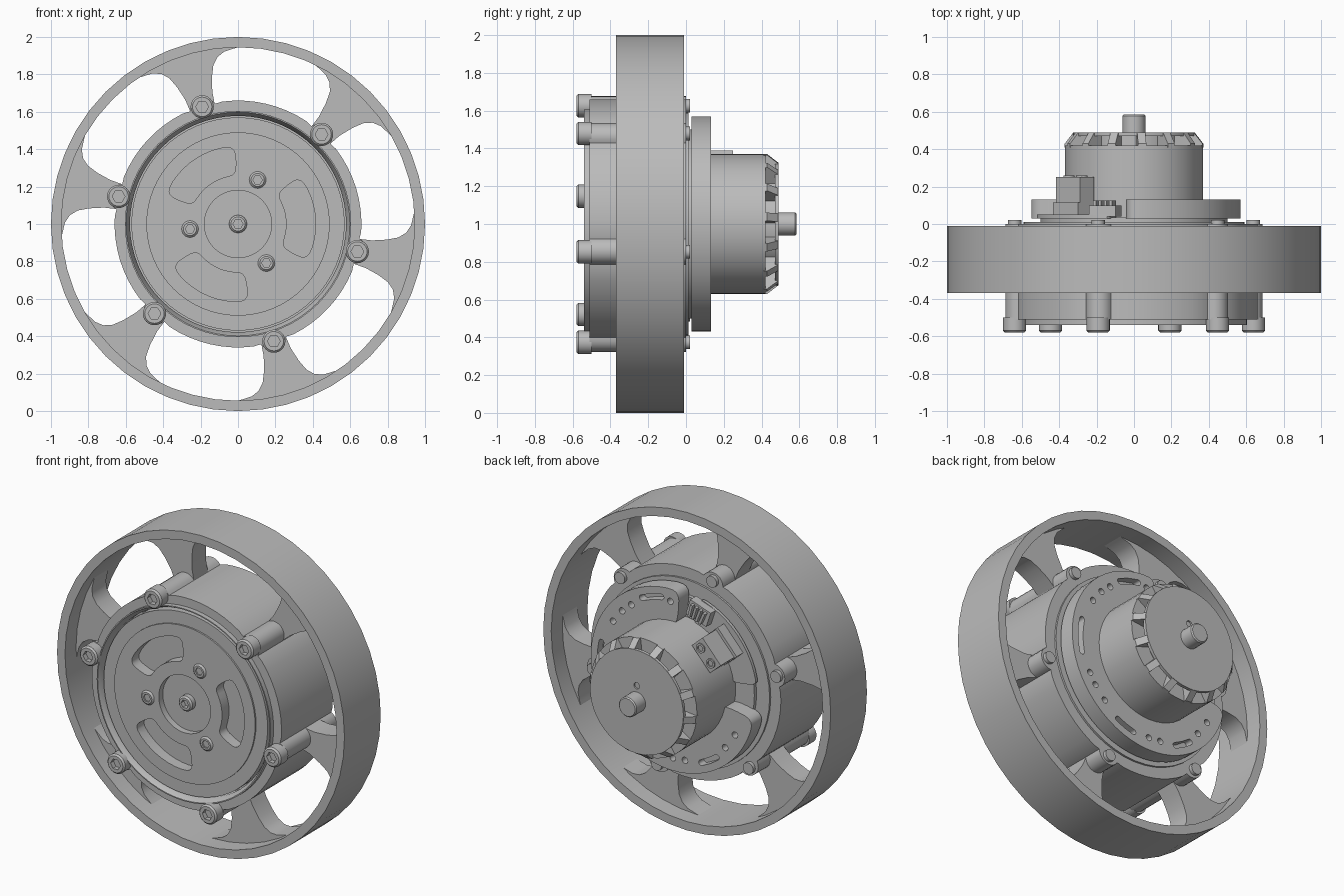
import bpy, bmesh
from math import sin, cos, radians, pi, copysign
from mathutils import Vector

if "Cube" in bpy.data.objects:
    bpy.data.objects.remove(bpy.data.objects["Cube"])

metal = bpy.data.materials.new("light_grey_metal")
metal.use_nodes = True
GREY = (0.5, 0.5, 0.5, 1)
metal.diffuse_color = GREY
metal.node_tree.nodes["Principled BSDF"].inputs["Base Color"].default_value = GREY

SPOKES = [47 + 60 * i for i in range(6)]


def polar(r, deg):
    return Vector((r * cos(radians(deg)), r * sin(radians(deg))))


def skin(name, loops, wrap=False):
    """Join matching closed loops; cap the ends unless they wrap round."""
    bm = bmesh.new()
    rings = [[bm.verts.new(p) for p in loop] for loop in loops]
    pairs = list(zip(rings, rings[1:]))
    if wrap:
        pairs.append((rings[-1], rings[0]))
    else:
        bm.faces.new(rings[0])
        bm.faces.new(rings[-1])
    for a, b in pairs:
        for i in range(len(a)):
            j = (i + 1) % len(a)
            bm.faces.new((a[i], a[j], b[j], b[i]))
    bmesh.ops.remove_doubles(bm, verts=bm.verts, dist=1e-5)
    wires = [e for e in bm.edges if not e.link_faces]
    bmesh.ops.delete(bm, geom=wires, context="EDGES")
    bmesh.ops.recalc_face_normals(bm, faces=bm.faces)
    mesh = bpy.data.meshes.new(name)
    bm.to_mesh(mesh)
    bm.free()
    mesh.materials.append(metal)
    obj = bpy.data.objects.new(name, mesh)
    bpy.context.collection.objects.link(obj)
    return obj


def prism(name, outline, y0, y1):
    """Extrude an x-z outline, measured from the axle, along y."""
    return skin(name, [[(p[0], y, 1 + p[1]) for p in outline] for y in (y0, y1)])


def lathe(name, profile, centre=(0, 0), segs=48, hexed=()):
    """Spin a (radius, y) profile about the y axis; hexed points get six sides."""
    loops = []
    for s in range(segs):
        a = 360 * s / segs
        loop = []
        for i, (r, y) in enumerate(profile):
            if i in hexed:
                r *= cos(pi / 6) / cos(radians(a % 60 - 30))
            p = polar(r, a)
            loop.append((centre[0] + p.x, y, 1 + centre[1] + p.y))
        loops.append(loop)
    return skin(name, loops, wrap=True)


def disc(name, r, y0, y1, centre=(0, 0), segs=48):
    return lathe(name, [(0, y0), (r, y0), (r, y1), (0, y1)], centre, segs)


def band(a0, a1, r0, r1, cap, power=1.0):
    """Outline of a curved slot with rounded ends."""
    mid, half = (r0 + r1) / 2, (r1 - r0) / 2
    n = max(2, int((a1 - a0 - 2 * cap) / 6))
    arc = [a0 + cap + (a1 - a0 - 2 * cap) * i / n for i in range(1, n)]
    turn = [radians(90 - 18 * i) for i in range(11)]
    end = [(cap * abs(cos(t)) ** power, half * copysign(abs(sin(t)) ** power, sin(t)))
           for t in turn]
    pts = [polar(r1, a) for a in arc]
    pts += [polar(mid + h, a1 - cap + d) for d, h in end]
    pts += [polar(r0, a) for a in reversed(arc)]
    pts += [polar(mid + h, a0 + cap - d) for d, h in reversed(end)]
    return pts


def cut(obj, cutters):
    for c in cutters:
        c.hide_render = True
        mod = obj.modifiers.new("cut", "BOOLEAN")
        mod.operation = "DIFFERENCE"
        mod.solver = "EXACT"
        mod.object = c
    graph = bpy.context.evaluated_depsgraph_get()
    mesh = bpy.data.meshes.new_from_object(obj.evaluated_get(graph))
    obj.modifiers.clear()
    obj.data = mesh
    for c in cutters:
        bpy.data.objects.remove(c)


def bolt(name, centre, r, y0, y1):
    """Cap screw with a hex socket, head facing the front."""
    lathe(name, [(0, y1), (r, y1), (r, y0 + 0.01), (r - 0.01, y0), (r * 0.55, y0),
                 (r * 0.55, y0 + 0.03), (0, y0 + 0.03)], centre, 24, hexed=(4, 5))


# Wheel rim and flared spokes
lathe("rim", [(0.945, -0.37), (1, -0.37), (1, -0.01), (0.945, -0.01)])
FLARE = [(0.6, 6), (0.72, 6), (0.8, 7), (0.86, 8.2), (0.9, 10), (0.925, 12.5),
         (0.94, 16), (0.955, 19)]
for a in SPOKES:
    side = [polar(r, a - h) for r, h in FLARE]
    other = [polar(r, a + h) for r, h in reversed(FLARE)]
    tip = [polar(0.955, a + d) for d in (-12, -6, 0, 6, 12)]
    prism("spoke", side + tip + other, -0.26, -0.12)

# Hub housing with six bolt lugs, opened at the front
outline = []
for a in SPOKES:
    outline += [polar(0.66, a - 9.5)]
    outline += [polar(0.632, a) + polar(0.072, a + t) for t in range(-75, 76, 15)]
    outline += [polar(0.66, a + 9.5 + 41 * i / 8) for i in range(8)]
housing = prism("hub_housing", outline, -0.51, 0)
cut(housing, [disc("housing_cutter", 0.6, -0.6, -0.43)])
lathe("front_lip", [(0.605, -0.44), (0.605, -0.54), (0.598, -0.54),
                    (0.578, -0.5), (0.578, -0.44)], segs=64)

# Front output plate with three curved pockets and a central recess
plate = lathe("output_plate", [(0, -0.49), (0.18, -0.49), (0.18, -0.53), (0.49, -0.53),
                               (0.49, -0.52), (0.57, -0.52), (0.57, -0.425), (0, -0.425)], segs=64)
cut(plate, [prism("pocket_cutter", band(a - 33, a + 33, 0.26, 0.415, 11, 0.6), -0.6, -0.46)
            for a in (5, 125, 245)])
for a in (66, 186, 306):
    bolt("plate_bolt", polar(0.258, a), 0.045, -0.54, -0.5)
bolt("centre_bolt", (0, 0), 0.048, -0.53, -0.48)

# Housing bolts, with their tips showing at the back
for a in SPOKES:
    bolt("housing_bolt", polar(0.655, a), 0.062, -0.58, -0.5)
    disc("bolt_tip", 0.036, -0.01, 0.022, polar(0.655, a), 20)

# Rear cover and open mounting ring with slots and holes
disc("rear_cover", 0.59, -0.01, 0.012)
disc("rear_spacer", 0.5, 0, 0.035)
ring = prism("mounting_ring", band(190, 455, 0.35, 0.57, 9, 0.6), 0.03, 0.132)
cutters = [prism("slot_cutter", band(a - h, a + h, 0.49, 0.525, 2), 0.08, 0.2)
           for a, h in ((73, 10), (0, 14), (290, 9), (240, 9))]
cutters += [disc("hole_cutter", 0.02, 0.08, 0.2, polar(0.49, a), 16)
            for a in (88, 54, 44, 32, 333, 324, 312, 270, 260, 222, 208)]
cut(ring, cutters)

# Motor can, vented end bell and shaft
disc("motor_can", 0.37, 0, 0.42)
disc("vent_core", 0.27, 0.41, 0.48)
cap = disc("end_cap", 0.325, 0.47, 0.49)
cut(cap, [disc("cap_hole_cutter", 0.02, 0.475, 0.6, (0, 0.1), 16)])
FIN = [(0.25, 0.41), (0.37, 0.41), (0.37, 0.43), (0.325, 0.488), (0.25, 0.488)]
for i in range(14):
    out = polar(1, 360 * i / 14 + 6)
    across = Vector((-out.y, out.x)) * 0.022
    loops = []
    for s in (-1, 1):
        pts = [(out * r + across * s, y) for r, y in FIN]
        loops.append([(p.x, y, 1 + p.y) for p, y in pts])
    skin("vent_fin", loops)
lathe("shaft", [(0, 0.48), (0.062, 0.48), (0.062, 0.578), (0.055, 0.585), (0, 0.585)], segs=24)


# Circuit board and plugs in the gap of the ring
def block(name, r, deg, along, deep, y0, y1):
    out = polar(1, deg)
    side = Vector((-out.y, out.x))
    corners = [out * (r + deep * i) + side * along * j
               for i, j in ((-1, -1), (1, -1), (1, 1), (-1, 1))]
    prism(name, corners, y0, y1)


prism("circuit_board", band(104, 172, 0.36, 0.53, 4, 0.6), 0.03, 0.05)
block("power_plug", 0.425, 138, 0.095, 0.05, 0.06, 0.25)
block("power_plug_base", 0.435, 138, 0.1, 0.058, 0.05, 0.115)
for d in (131, 145):
    p = polar(0.425, d)
    lathe("plug_socket", [(0.018, 0.245), (0.03, 0.245), (0.03, 0.258), (0.018, 0.258)], p, 16)
block("signal_plug", 0.475, 109, 0.075, 0.05, 0.04, 0.1)
for k in range(4):
    block("signal_pin", 0.475, 104 + 3.4 * k, 0.008, 0.04, 0.09, 0.125)

# Smooth round surfaces, keep edges crisp
for obj in bpy.context.scene.objects:
    if obj.type == "MESH" and metal.name in obj.data.materials:
        obj.data.shade_smooth()
        obj.data.set_sharp_from_angle(angle=radians(30))
